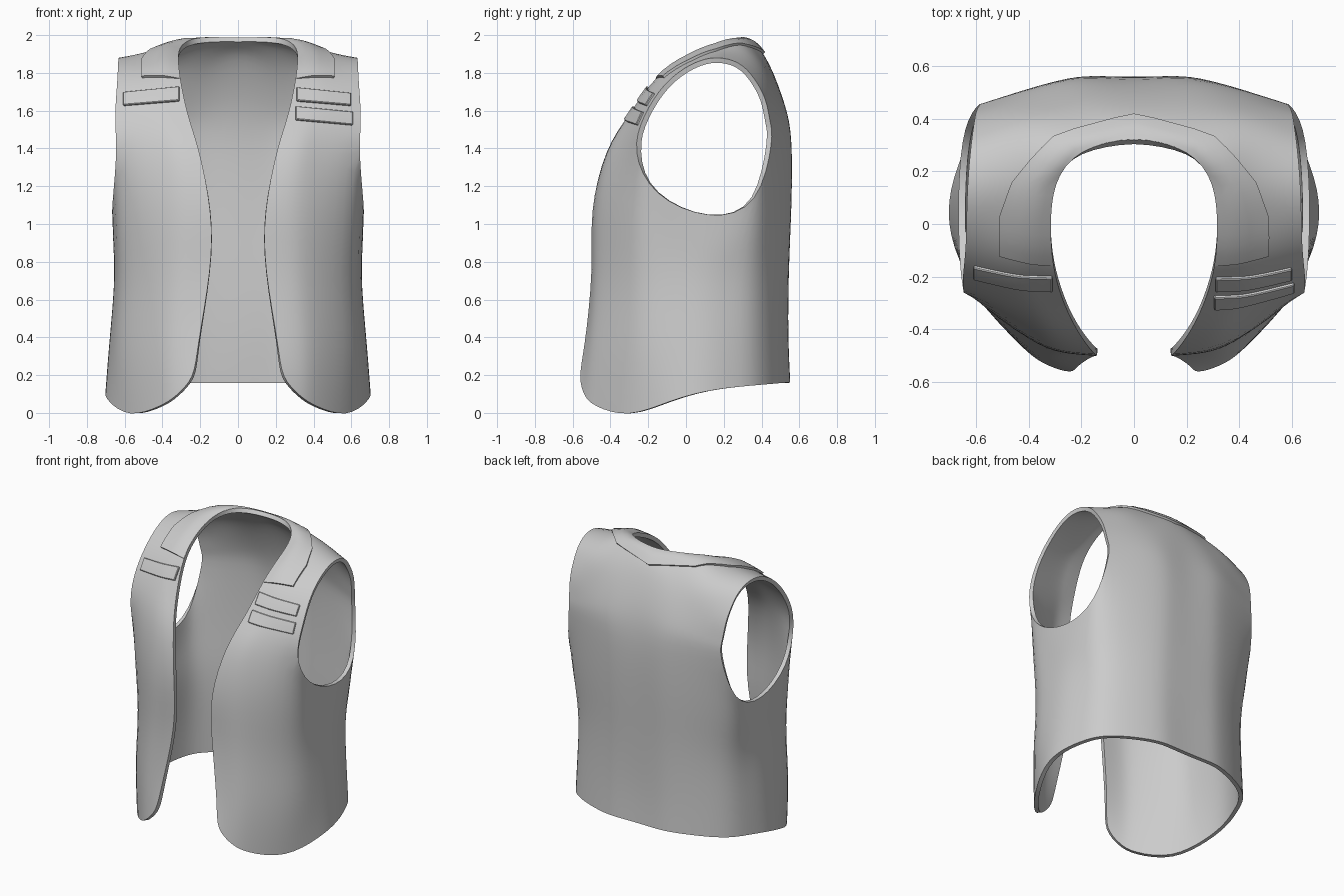
import bpy, bmesh
from mathutils import Vector
from mathutils.bvhtree import BVHTree

if "Cube" in bpy.data.objects:
    bpy.data.objects.remove(bpy.data.objects["Cube"])

cloth = bpy.data.materials.new("light grey cloth")
cloth.diffuse_color = (0.6, 0.6, 0.6, 1)
cloth.use_nodes = True
cloth.node_tree.nodes["Principled BSDF"].inputs["Base Color"].default_value = cloth.diffuse_color

# Half-body rows below the armhole: front opening edge -> side -> centre back
body_rows = [
    [(.243, -.56, .195), (.42, -.47, .035), (.57, -.30, -.004), (.68, -.09, .06), (.70, .09, .11),
     (.655, .25, .135), (.55, .41, .15), (.30, .53, .16), (0, .55, .16)],
    [(.208, -.535, .38), (.43, -.445, .36), (.60, -.27, .35), (.665, -.09, .36), (.68, .09, .38),
     (.64, .25, .40), (.54, .405, .42), (.30, .52, .42), (0, .54, .42)],
    [(.15, -.50, .75), (.40, -.435, .72), (.585, -.27, .68), (.645, -.09, .67), (.657, .09, .67),
     (.625, .25, .68), (.54, .405, .72), (.30, .52, .75), (0, .545, .75)],
    [(.148, -.495, 1.07), (.41, -.425, 1.07), (.60, -.28, 1.02), (.645, -.11, .92), (.66, .10, .87),
     (.635, .29, .90), (.555, .43, 1.02), (.30, .535, 1.07), (0, .555, 1.07)],
    [(.205, -.42, 1.38), (.44, -.36, 1.38), (.645, -.26, 1.38), (.66, -.15, 1.165), (.665, .12, 1.05),
     (.64, .36, 1.135), (.59, .45, 1.42), (.30, .54, 1.42), (0, .555, 1.42)],
]
# Strap rows over the shoulder: neck edge, middle, armhole edge
strap_rows = [
    [(.265, -.30, 1.58), (.45, -.275, 1.58), (.65, -.22, 1.57)],
    [(.305, -.16, 1.77), (.47, -.14, 1.765), (.64, -.11, 1.74)],
    [(.315, 0, 1.88), (.47, .02, 1.865), (.635, .03, 1.845)],
    [(.295, .15, 1.945), (.46, .16, 1.915), (.63, .16, 1.88)],
    [(.20, .27, 1.985), (.44, .30, 1.905), (.62, .28, 1.85)],
    [(0, .32, 1.985), (.40, .40, 1.835), (.61, .36, 1.77)],
    [(0, .42, 1.885), (.36, .46, 1.72), (.60, .42, 1.66)],
    [(0, .51, 1.67), (.33, .515, 1.58), (.59, .445, 1.54)],
]


def mid(a, b, bulge):
    """Extra point between two, pushed slightly outward to round the panel."""
    m = (Vector(a) + Vector(b)) / 2
    out = m - Vector((.3, .05, min(m.z, 1.2)))
    return tuple(m + out.normalized() * bulge)


body = [[r[0], mid(r[0], r[1], .02)] + r[1:8] + [mid(r[7], r[8], .012), r[8]] for r in body_rows]
x, y, z = body[0][1]
body[0][1] = (x - .005, y, z - .022)
strap = [[r[0], mid(r[0], r[1], .003 if i < 2 else .012), r[1], r[2]] for i, r in enumerate(strap_rows)]
strap = [body[-1][:4]] + strap + [body[-1][:-5:-1]]

# Vest cage, both sides sharing the centre-back line
bm = bmesh.new()
verts = {}


def vert(p, side):
    key = (round(p[0] * side, 4) + 0.0, round(p[1], 4), round(p[2], 4))
    if key not in verts:
        verts[key] = bm.verts.new(key)
    return verts[key]


for side in (1, -1):
    for grid in (body, strap):
        for r0, r1 in zip(grid, grid[1:]):
            for i in range(len(r0) - 1):
                q = [vert(p, side) for p in (r0[i], r0[i + 1], r1[i + 1], r1[i])]
                bm.faces.new(q if side == 1 else q[::-1])
bmesh.ops.recalc_face_normals(bm, faces=bm.faces)
bm.faces.ensure_lookup_table()
if bm.faces[len(body[0]) + 1].normal.y > 0:
    bmesh.ops.reverse_faces(bm, faces=bm.faces)
mesh = bpy.data.meshes.new("vest")
bm.to_mesh(mesh)
bm.free()
vest = bpy.data.objects.new("vest", mesh)
bpy.context.collection.objects.link(vest)
mesh.materials.append(cloth)
sub = vest.modifiers.new("smooth", 'SUBSURF')
sub.levels = sub.render_levels = 2


def evaluated(obj):
    bpy.context.view_layer.update()
    return obj.evaluated_get(bpy.context.evaluated_depsgraph_get())


# Adjust the cage so the smoothed cloth passes through the given points
target = [v.co.copy() for v in mesh.vertices]
for step in range(4):
    got = [v.co.copy() for v in evaluated(vest).data.vertices[:len(target)]]
    for v, t, g in zip(mesh.vertices, target, got):
        if (t - g).length < .2:
            v.co += (t - g) * .8
    mesh.update()
    vest.update_tag()

ev = evaluated(vest).data
surface = BVHTree.FromPolygons([v.co.copy() for v in ev.vertices],
                               [list(p.vertices) for p in ev.polygons])

# Cloth thickness
thick = vest.modifiers.new("thickness", 'SOLIDIFY')
thick.thickness, thick.offset = .027, -1


def finish(obj, angle):
    bpy.ops.object.select_all(action='DESELECT')
    obj.select_set(True)
    bpy.context.view_layer.objects.active = obj
    for m in list(obj.modifiers):
        bpy.ops.object.modifier_apply(modifier=m.name)
    bpy.ops.object.shade_smooth_by_angle(angle=angle)


finish(vest, .7)


def sheet(name, rows, axis, thickness, bevel=0.0):
    """Thin piece of cloth from a grid of points, outside facing along axis."""
    n = len(rows[0])
    faces = [(k, k + 1, k + n + 1, k + n) for j in range(len(rows) - 1)
             for k in range(j * n, j * n + n - 1)]
    me = bpy.data.meshes.new(name)
    me.from_pydata([p for r in rows for p in r], [], faces)
    if sum((p.normal.dot(axis) for p in me.polygons)) < 0:
        me.flip_normals()
    me.materials.append(cloth)
    ob = bpy.data.objects.new(name, me)
    bpy.context.collection.objects.link(ob)
    s = ob.modifiers.new("thickness", 'SOLIDIFY')
    s.thickness, s.offset = thickness, -1
    if bevel:
        b = ob.modifiers.new("edge", 'BEVEL')
        b.width, b.segments, b.limit_method = bevel, 1, 'ANGLE'
    finish(ob, .6)


# Flat collar lying around the neck: neck edge and outer edge of each spoke
spokes = [(strap_rows[1][0], (.51, -.12, 1.78)), (strap_rows[2][0], (.51, .03, 1.86)),
          (strap_rows[3][0], (.46, .16, 1.915)), (strap_rows[4][0], (.30, .32, 1.93)),
          (strap_rows[5][0], (0, .405, 1.90))]
spokes += [tuple((-p[0], p[1], p[2]) for p in s) for s in spokes[-2::-1]]
collar = []
for (a0, b0), (a1, b1) in zip(spokes, spokes[1:]):
    for k in range(4 if (a1, b1) != spokes[-1] else 5):
        a = Vector(a0).lerp(Vector(a1), k / 4)
        b = Vector(b0).lerp(Vector(b1), k / 4)
        row = []
        for i in range(6):
            co, nrm = surface.find_nearest(a.lerp(b, i / 5))[:2]
            row.append(co + nrm * (.002 + .012 * min(1, i / 2)))
        collar.append(row)
sheet("collar", collar, Vector((0, 0, 1)), .014)


# Chest patches that follow the cloth: x range, bottom and top z at each end
def patch(name, x0, x1, low, high):
    rows = []
    for j in range(5):
        row = []
        for i in range(9):
            u = i / 8
            x = x0 + (x1 - x0) * u
            a, b = low[0] + (low[1] - low[0]) * u, high[0] + (high[1] - high[0]) * u
            z = a + (b - a) * j / 4
            hit = surface.ray_cast(Vector((x, -2, z)), Vector((0, 1, 0)))[0]
            row.append((x, hit.y - .011 if hit else -.22, z + .006))
        rows.append(row)
    sheet(name, rows, Vector((0, -1, 0)), .02, .004)


patch("upper_patch", .31, .60, (1.65, 1.625), (1.72, 1.69))
patch("lower_patch", .305, .61, (1.55, 1.52), (1.62, 1.59))
patch("single_patch", -.31, -.61, (1.65, 1.625), (1.725, 1.695))
